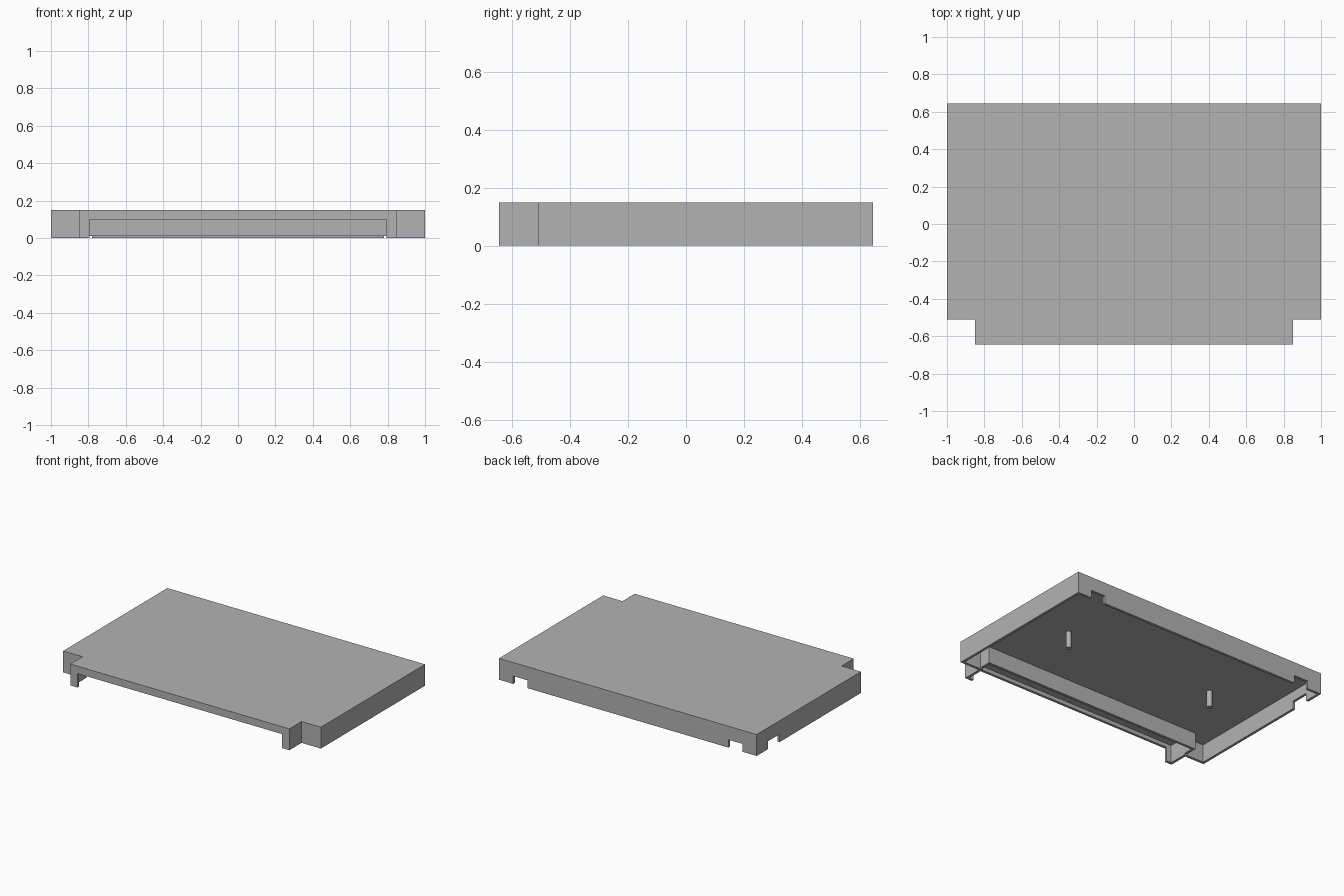
import bpy
import bmesh

default = bpy.data.objects.get("Cube")
if default:
    bpy.data.objects.remove(default, do_unlink=True)

HEIGHT, CEILING, WALL = 0.15, 0.125, 0.018
BACK, SHOULDER, FRONT, POCKET = 0.645, -0.51, -0.645, -0.41
HALF, NOSE = 1.0, 0.85

grey = bpy.data.materials.new("plain grey")
grey.use_nodes = True
grey.diffuse_color = (0.45, 0.45, 0.45, 1)
grey.node_tree.nodes["Principled BSDF"].inputs["Base Color"].default_value = (0.45, 0.45, 0.45, 1)


def prism(name, outline, bottom, top):
    """Extrude a flat outline between two heights."""
    bm = bmesh.new()
    face = bm.faces.new([bm.verts.new((x, y, bottom)) for x, y in outline])
    new = bmesh.ops.extrude_face_region(bm, geom=[face])["geom"]
    verts = [v for v in new if isinstance(v, bmesh.types.BMVert)]
    bmesh.ops.translate(bm, verts=verts, vec=(0, 0, top - bottom))
    bmesh.ops.recalc_face_normals(bm, faces=bm.faces)
    mesh = bpy.data.meshes.new(name)
    bm.to_mesh(mesh)
    bm.free()
    mesh.materials.append(grey)
    obj = bpy.data.objects.new(name, mesh)
    bpy.context.collection.objects.link(obj)
    return obj


def mirrored(half):
    """Complete a right-hand outline across x = 0."""
    return half + [(-x, y) for x, y in reversed(half)]


def rect(x0, x1, y0, y1):
    return [(x0, y0), (x1, y0), (x1, y1), (x0, y1)]


def cut(target, outline, top, bottom=-0.1):
    cutter = prism("cutter", outline, bottom, top)
    cutter.hide_render = True
    mod = target.modifiers.new("cut", "BOOLEAN")
    mod.operation = "DIFFERENCE"
    mod.solver = "EXACT"
    mod.object = cutter
    bpy.context.view_layer.objects.active = target
    bpy.ops.object.modifier_apply(modifier=mod.name)
    bpy.data.objects.remove(cutter, do_unlink=True)


# Cover with narrower front
cover = prism("cover", mirrored([(NOSE, FRONT), (NOSE, SHOULDER),
                                 (HALF, SHOULDER), (HALF, BACK)]), 0, HEIGHT)

# Main cavity, wrapped around the front pocket
cut(cover, mirrored([(NOSE, POCKET), (NOSE, SHOULDER + WALL),
                     (HALF - WALL, SHOULDER + WALL),
                     (HALF - WALL, BACK - WALL)]), CEILING)

# Front pocket and its wide opening
inner = NOSE - WALL
cut(cover, rect(-inner, inner, FRONT + WALL, POCKET - WALL), CEILING)
cut(cover, rect(-0.795, 0.795, FRONT - 0.1, FRONT + 0.03), 0.098)

# Partition stops just short of the base
cut(cover, rect(-NOSE - 0.01, NOSE + 0.01, SHOULDER + WALL + 0.002, POCKET + 0.01), 0.01)

# Notches in the back wall and one side wall
for x in (-0.89, 0.78):
    cut(cover, rect(x, x + 0.11, BACK - 0.03, BACK + 0.1), 0.055)
cut(cover, rect(-HALF - 0.1, -HALF + 0.03, 0.39, 0.52), 0.055)

# Two pins under the ceiling
for side, x in (("left", 0.58), ("right", -0.58)):
    bpy.ops.mesh.primitive_cylinder_add(vertices=24, radius=0.018, depth=0.12,
                                        location=(x, 0.05, 0.07))
    pin = bpy.context.object
    pin.name = side + "_pin"
    pin.data.materials.append(grey)
    bpy.ops.object.shade_smooth_by_angle()
